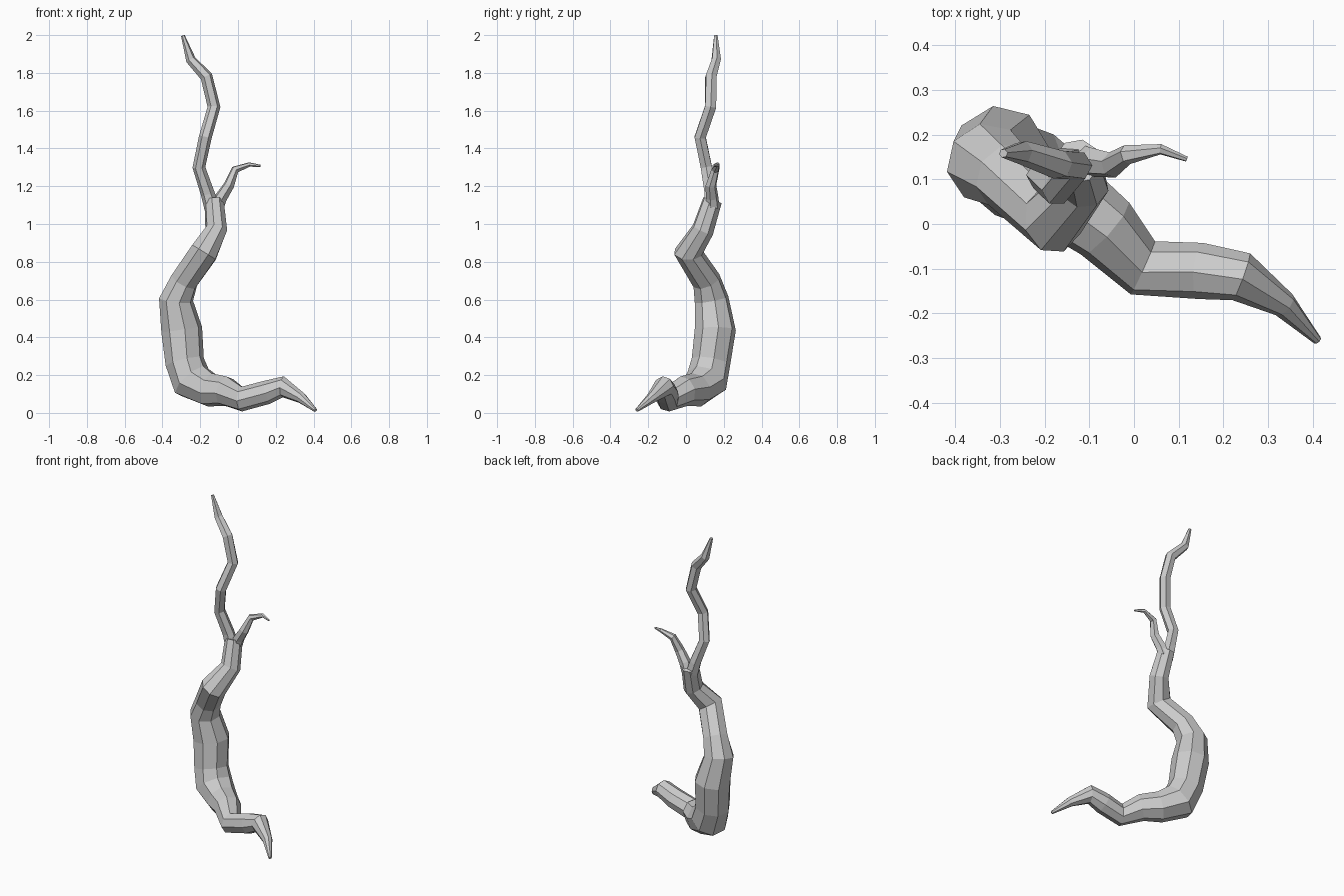
import bpy, bmesh, math
from mathutils import Vector


def limb(name, path, sides, spin=0.0):
    """Loft a faceted tapering tube through (x, y, z, radius) stations."""
    pts = [Vector(p[:3]) for p in path]
    bm = bmesh.new()
    rings, side = [], None
    for i, p in enumerate(pts):
        # ring plane bisects the neighbouring segments
        d_in = (p - pts[max(i - 1, 0)]).normalized()
        d_out = (pts[min(i + 1, len(pts) - 1)] - p).normalized()
        t = (d_in + d_out).normalized()
        if side is None:
            side = t.orthogonal()
        side = (side - t * side.dot(t)).normalized()
        up = t.cross(side)
        ring = []
        for k in range(sides):
            a = spin + 2 * math.pi * k / sides
            ring.append(bm.verts.new(p + path[i][3] * (math.cos(a) * side + math.sin(a) * up)))
        rings.append(ring)
    for a, b in zip(rings, rings[1:]):
        for k in range(sides):
            n = (k + 1) % sides
            bm.faces.new((a[k], a[n], b[n], b[k]))
    bm.faces.new(rings[0][::-1])
    bm.faces.new(rings[-1])
    bmesh.ops.recalc_face_normals(bm, faces=bm.faces)
    mesh = bpy.data.meshes.new(name)
    bm.to_mesh(mesh)
    bm.free()
    ob = bpy.data.objects.new(name, mesh)
    bpy.context.collection.objects.link(ob)
    return ob


# root running along the ground, bending up into the trunk
limb("root_and_trunk", [
    (0.41, -0.26, 0.014, 0.010),
    (0.335, -0.18, 0.08, 0.030),
    (0.24, -0.118, 0.138, 0.056),
    (0.15, -0.105, 0.108, 0.063),
    (0.02, -0.098, 0.073, 0.066),
    (-0.065, -0.01, 0.115, 0.080),
    (-0.15, 0.055, 0.122, 0.092),
    (-0.245, 0.11, 0.17, 0.112),
    (-0.282, 0.132, 0.27, 0.104),
    (-0.298, 0.155, 0.44, 0.110),
    (-0.328, 0.135, 0.60, 0.092),
    (-0.285, 0.108, 0.70, 0.077),
    (-0.18, 0.012, 0.85, 0.078),
    (-0.115, 0.09, 0.97, 0.060),
    (-0.127, 0.14, 1.125, 0.052),
], 8, 0.3)

# long crooked leader
limb("main_branch", [
    (-0.14, 0.135, 1.09, 0.040),
    (-0.16, 0.132, 1.16, 0.037),
    (-0.207, 0.108, 1.30, 0.034),
    (-0.173, 0.075, 1.46, 0.034),
    (-0.127, 0.13, 1.62, 0.034),
    (-0.167, 0.132, 1.78, 0.033),
    (-0.25, 0.16, 1.87, 0.027),
    (-0.292, 0.158, 1.998, 0.010),
], 6, 0.2)

# short side twig
limb("side_twig", [
    (-0.11, 0.142, 1.09, 0.036),
    (-0.09, 0.138, 1.14, 0.034),
    (-0.048, 0.132, 1.205, 0.029),
    (-0.015, 0.155, 1.288, 0.022),
    (0.06, 0.167, 1.315, 0.012),
    (0.118, 0.145, 1.308, 0.006),
], 6)
